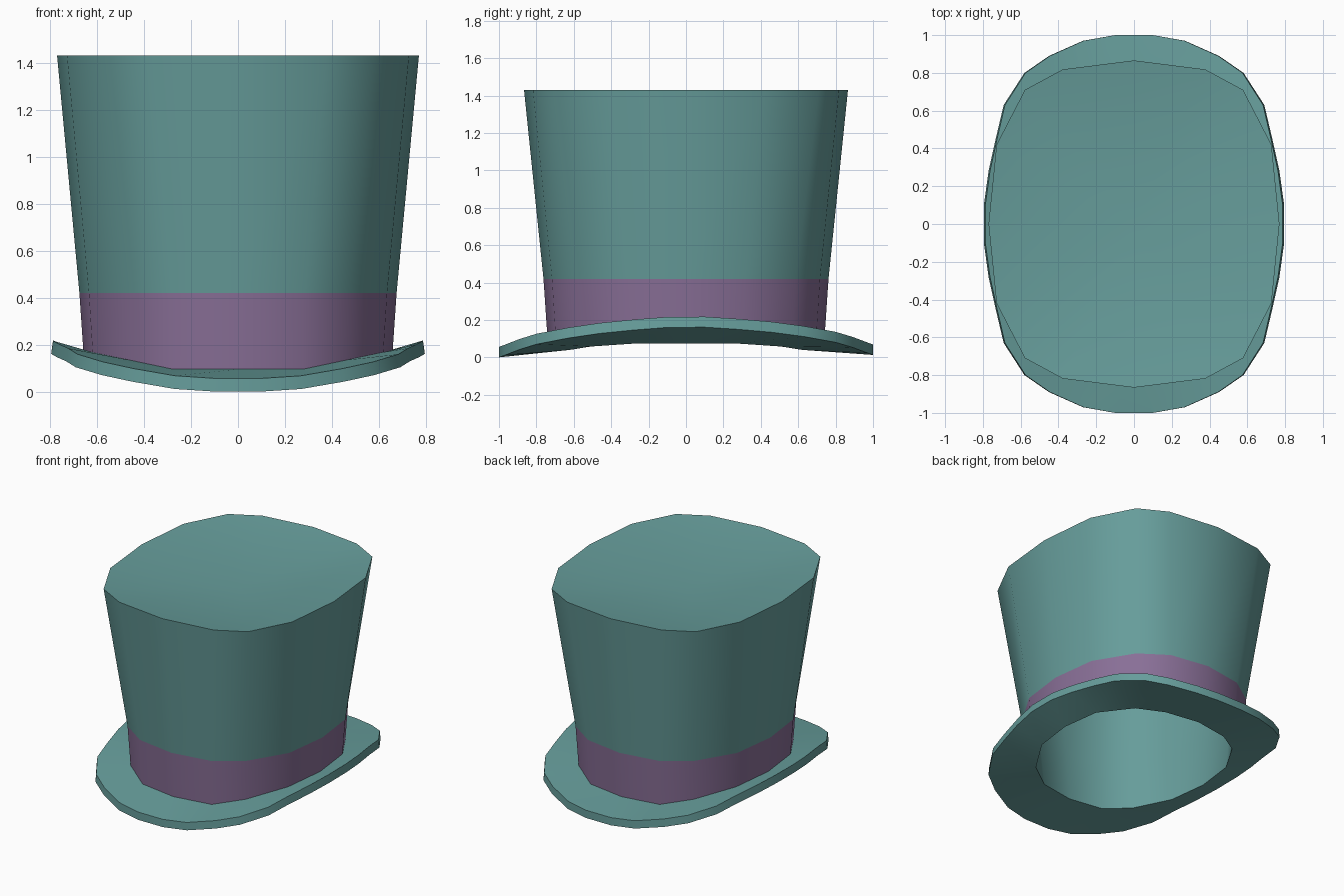
import bpy, math

if "Cube" in bpy.data.objects:
    bpy.data.objects.remove(bpy.data.objects["Cube"])

def material(name, rgb):
    m = bpy.data.materials.new(name)
    m.diffuse_color = (*rgb, 1)
    m.use_nodes = True
    m.node_tree.nodes["Principled BSDF"].inputs["Base Color"].default_value = m.diffuse_color
    return m

TEAL = material("teal felt", (0.135, 0.34, 0.33))
PURPLE = material("purple ribbon", (0.25, 0.16, 0.31))

# Quarter outlines from +x to +y: crown sections (unit size) and brim edge (x, y, z)
SQUARISH = [(1, 0), (.945, .485), (.75, .82), (.49, .945), (0, 1)]
ROUND = [(1, 0), (.94, .42), (.70, .77), (.42, .94), (0, 1)]
BRIM = [(.795, .1, .16), (.77, .28, .146), (.73, .46, .128), (.69, .63, .103),
        (.58, .80, .070), (.45, .89, .042), (.27, .97, .011), (.1, 1.0, 0)]

def crown_ring(q, a, b, z):
    """16-sided ring, z is a number or a function of x in -1..1."""
    half = q + [(-x, y) for x, y in q[-2::-1]]
    full = half + [(x, -y) for x, y in half[-2:0:-1]]
    return [(a * x, b * y, z(x) if callable(z) else z) for x, y in full]

def curl(low, high):
    """Height that rises towards the sides of the hat."""
    def z(x):
        t = min(1, max(0, (abs(x) - .42) / .54))
        return low + (high - low) * t
    return z

def brim_ring(lift, shrink):
    """32-sided curled brim edge, slightly higher at the back."""
    half = BRIM + [(-x, y, z) for x, y, z in BRIM[::-1]]
    full = half + [(x, -y, z) for x, y, z in half[::-1]]
    full = full[-1:] + full[:-1]
    return [(x * shrink, y, z + lift + .013 * max(0, y)) for x, y, z in full]

def build(name, mat, rings, angle):
    """Skin consecutive rings; rings of 1, 16 and 32 points can be mixed."""
    verts, faces, ids = [], [], []
    for r in rings:
        ids.append(list(range(len(verts), len(verts) + len(r))))
        verts += r
    for lo, up in zip(ids, ids[1:]):
        n = max(len(lo), len(up))
        lo, up = [[i for i in r for _ in range(n // len(r))] for r in (lo, up)]
        for i in range(n):
            j = (i + 1) % n
            f = list(dict.fromkeys((lo[i], lo[j], up[j], up[i])))
            if len(f) > 2:
                faces.append(f)
    me = bpy.data.meshes.new(name)
    me.from_pydata(verts, [], faces)
    me.materials.append(mat)
    ob = bpy.data.objects.new(name, me)
    bpy.context.collection.objects.link(ob)
    bpy.ops.object.select_all(action='DESELECT')
    ob.select_set(True)
    bpy.context.view_layer.objects.active = ob
    bpy.ops.object.shade_smooth_by_angle(angle=math.radians(angle))
    return ob

base = crown_ring(ROUND, .658, .74, curl(.095, .17))
band_top = crown_ring(ROUND, .675, .762, .42)
hole = crown_ring(ROUND, .595, .66, curl(.04, .075))

# Crown with dished lid, ribbon band below it
build("crown", TEAL, [band_top, crown_ring(SQUARISH, .77, .866, 1.43), [(0, 0, 1.31)]], 40)
build("hat_band", PURPLE, [base, band_top], 40)

# Curled brim: underside, rim and upper side
build("brim", TEAL, [hole, brim_ring(0, 1), brim_ring(.056, .99), base], 35)

# Inner lining facing into the hat
build("lining", TEAL, [[(0, 0, 1.25)], crown_ring(SQUARISH, .71, .805, 1.37),
                       crown_ring(ROUND, .615, .70, .42), hole], 40)
